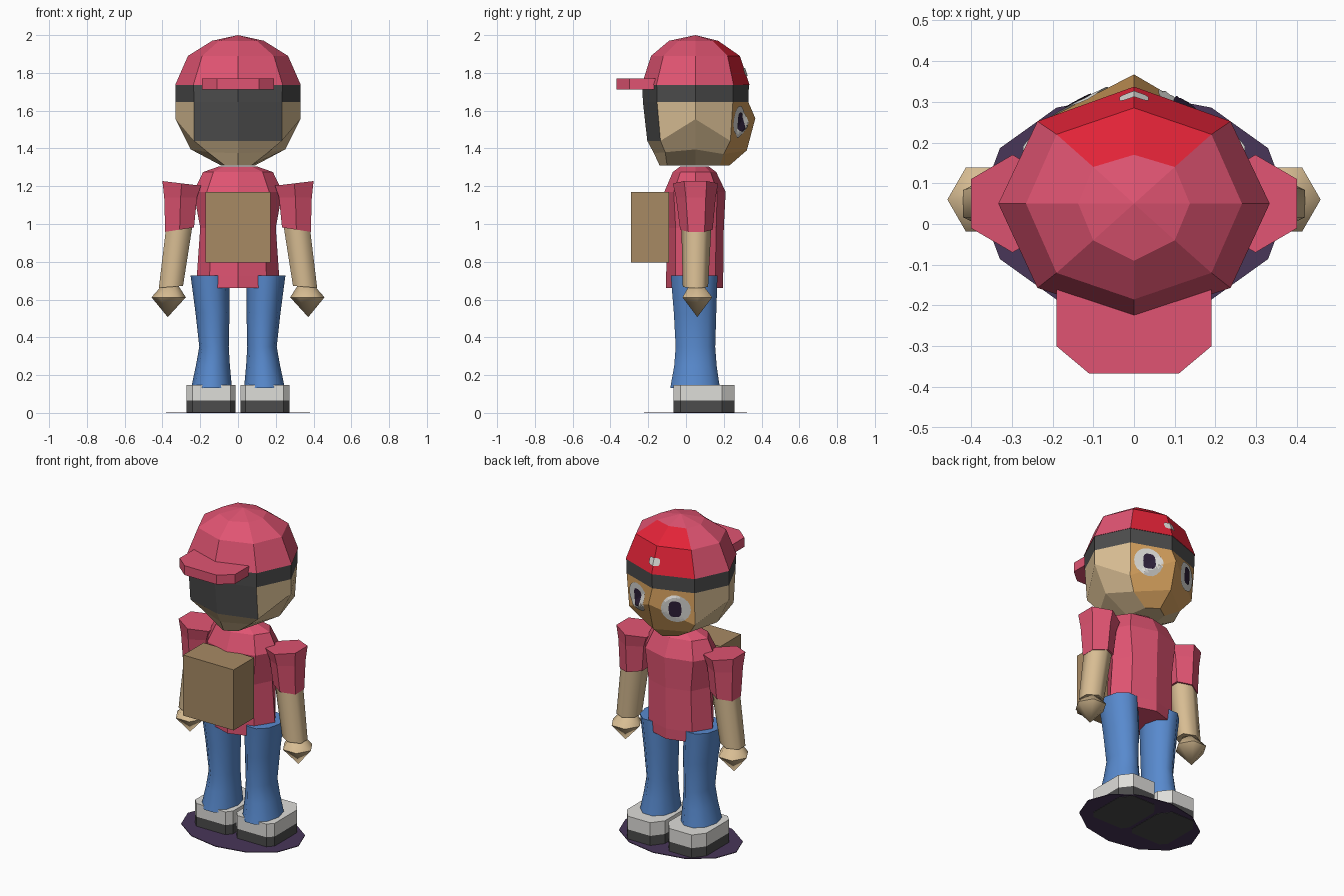
import bpy, bmesh, math
from mathutils import Vector
from mathutils.bvhtree import BVHTree

if "Cube" in bpy.data.objects:
    bpy.data.objects.remove(bpy.data.objects["Cube"])


def material(name, rgb):
    lin = [((c / 255 + 0.055) / 1.055) ** 2.4 for c in rgb]
    m = bpy.data.materials.new(name)
    m.diffuse_color = (*lin, 1)
    m.use_nodes = True
    m.node_tree.nodes["Principled BSDF"].inputs["Base Color"].default_value = m.diffuse_color
    return m


PINK = material("pink_cloth", (224, 84, 114))
RED = material("red_panel", (226, 35, 55))
TAN = material("face_tan", (210, 158, 92))
SKIN = material("skin", (216, 189, 147))
BLUE = material("denim_blue", (88, 138, 206))
GREY = material("dark_grey", (76, 76, 76))
PURPLE = material("shadow_purple", (72, 54, 88))
WHITE = material("off_white", (222, 221, 217))
BROWN = material("pack_brown", (167, 138, 100))
PUPIL = material("pupil_dark", (46, 32, 58))


def make(name, verts, faces, mats, idx=None, smooth=False):
    bm = bmesh.new()
    vs = [bm.verts.new(v) for v in verts]
    for i, f in enumerate(faces):
        face = bm.faces.new([vs[k] for k in f])
        face.material_index = idx[i] if idx else 0
        face.smooth = smooth
    bmesh.ops.recalc_face_normals(bm, faces=bm.faces)
    me = bpy.data.meshes.new(name)
    bm.to_mesh(me)
    bm.free()
    for m in mats:
        me.materials.append(m)
    ob = bpy.data.objects.new(name, me)
    bpy.context.collection.objects.link(ob)
    return ob


def loft(name, rings, mats, rule=None, smooth=False):
    """Skin a stack of rings; a ring with one point makes a tip. rule(level, sector) picks the colour."""
    verts, faces, idx, starts = [], [], [], []
    n = max(len(r) for r in rings)
    for r in rings:
        starts.append(len(verts))
        verts += [Vector(p) for p in r]
    for l in range(len(rings) - 1):
        a, b = starts[l], starts[l + 1]
        for s in range(n):
            t = (s + 1) % n
            if len(rings[l + 1]) == 1:
                faces.append((a + s, a + t, b))
            else:
                faces.append((a + s, a + t, b + t, b + s))
            idx.append(rule(l, s) if rule else 0)
    for l, r in ((0, rings[0]), (len(rings) - 1, rings[-1])):
        if len(r) > 1:
            faces.append(tuple(starts[l] + i for i in range(n)))
            idx.append(rule(l, 2) if rule else 0)
    return make(name, verts, faces, mats, idx, smooth)


def oval(cx, cy, z, rx, ry, n, turn=0.0):
    return [(cx + rx * math.cos(turn + 2 * math.pi * i / n),
             cy + ry * math.sin(turn + 2 * math.pi * i / n), z) for i in range(n)]


def eight(front, fdiag, side, bdiag, back):
    """Mirrored eight-point ring, starting at the face side (+y)."""
    right = [fdiag, side, bdiag]
    return [front, *right, back, *[(-x, y, z) for x, y, z in reversed(right)]]


def level(z, front, fd, sx, bd, back):
    return eight((0, front, z), (*fd, z), (sx, .05, z), (*bd, z), (0, back, z))


def prism(name, outline, z0, z1, mats):
    return loft(name, [[(x, y, z) for x, y in outline] for z in (z0, z1)], mats)


# Head: dark band, hair panel at the back, tan face on the two front sectors
rim = level(1.735, .333, (.235, .25), .33, (.235, -.155), -.232)
band = level(1.645, .33, (.233, .248), .33, (.233, -.153), -.228)
cheek = eight((0, .367, 1.56), (.225, .235, 1.44), (.33, .05, 1.555), (.232, -.135, 1.44), (0, -.205, 1.44))
jaw = eight((0, .322, 1.39), (.17, .2, 1.37), (.25, .05, 1.395), (.16, -.11, 1.38), (0, -.17, 1.375))
chin = level(1.31, .23, (.07, .18), .09, (.07, -.1), -.14)


def head_rule(l, s):
    if l == 0 or (l == 1 and s in (3, 4)):
        return 0
    return 1 if s in (0, 7) else 2


head = loft("head", [rim, band, cheek, jaw, chin], [GREY, TAN, SKIN], head_rule)

# Cap with red front panels
cap = loft("cap", [
    level(1.735, .337, (.237, .252), .333, (.237, -.157), -.235),
    level(1.89, .285, (.19, .22), .265, (.19, -.12), -.185),
    level(1.97, .17, (.1, .14), .137, (.1, -.04), -.09),
    [(0, .05, 2.0)]], [PINK, RED], lambda l, s: 1 if s in (0, 7) and l < 2 else 0)
prism("cap_brim", [(.19, -.13), (.19, -.3), (.11, -.367), (-.11, -.367), (-.19, -.3), (-.19, -.13)],
      1.712, 1.77, [PINK])


def decal(name, target, centre, out, w, h, mat, lift, n=20, power=1.0):
    """Thin rounded plate draped over a target surface."""
    tree = BVHTree.FromObject(target, bpy.context.evaluated_depsgraph_get())
    out = Vector(out).normalized()
    across = out.cross(Vector((0, 0, 1))).normalized()
    pts, rows = [], 6
    for r in range(rows + 1):
        for i in range(n if r else 1):
            a = 2 * math.pi * i / n
            c, s = math.cos(a), math.sin(a)
            u = math.copysign(abs(c) ** power, c) * w * r / rows
            v = math.copysign(abs(s) ** power, s) * h * r / rows
            p = Vector(centre) + across * u + Vector((0, 0, v))
            hit = tree.ray_cast(p + out * .5, -out)[0]
            pts.append((hit or p) + out * lift)
    faces = [(0, 1 + i, 1 + (i + 1) % n) for i in range(n)]
    for r in range(rows - 1):
        a, b = 1 + r * n, 1 + (r + 1) * n
        faces += [(a + i, b + i, b + (i + 1) % n, a + (i + 1) % n) for i in range(n)]
    ob = make(name, pts, faces, [mat])
    if ob.data.polygons[0].normal.dot(out) < 0:
        ob.data.flip_normals()
    return ob


bpy.context.view_layer.update()
# Eyes and cap badge
for sx, tag in ((1, "right"), (-1, "left")):
    out = (sx * .45, .89, 0)
    decal(tag + "_eye_white", head, (sx * .135, .29, 1.54), out, .085, .085, WHITE, .005)
    decal(tag + "_pupil", head, (sx * .13, .29, 1.54), out, .036, .05, PUPIL, .009, power=.6)
decal("cap_badge", cap, (0, .3, 1.805), (0, 1, 0), .036, .022, WHITE, .006, power=.5)

# Shirt body
loft("shirt", [
    level(1.305, .12, (.07, .1), .1, (.07, 0), -.03),
    level(1.275, .16, (.13, .13), .185, (.13, -.03), -.07),
    level(1.17, .21, (.165, .165), .235, (.165, -.065), -.115),
    level(.98, .2, (.145, .16), .2, (.145, -.055), -.1),
    level(.725, .197, (.15, .155), .218, (.15, -.055), -.105),
    level(.66, .195, (.15, .15), .2, (.15, -.055), -.105)], [PINK])

# Backpack
prism("backpack", [(-.173, -.29), (.173, -.29), (.173, -.09), (-.173, -.09)], .795, 1.17, [BROWN])

# Arms and legs, mirrored
T = math.pi / 6
for sx, tag in ((1, "right"), (-1, "left")):
    def tilt(ring, slope, cx):
        return [(x, y, z + slope * (abs(x) - cx)) for x, y, z in ring]

    loft(tag + "_sleeve", [
        tilt(oval(sx * .298, .05, 1.215, .118, .12, 6, T), .12, .298),
        oval(sx * .304, .052, 1.14, .1, .105, 6, T),
        tilt(oval(sx * .309, .055, .97, .088, .086, 6, T), -.15, .309)], [PINK])
    loft(tag + "_forearm", [
        oval(sx * .309, .055, 1.0, .08, .08, 6, T),
        tilt(oval(sx * .355, .05, .667, .074, .067, 6, T), -.08, .355)], [SKIN], smooth=True)
    loft(tag + "_hand", [
        oval(sx * .36, .055, .672, .045, .045, 6),
        oval(sx * .367, .06, .612, .091, .091, 6),
        [(sx * .372, .06, .507)]], [SKIN], smooth=True)
    loft(tag + "_trouser_leg", [
        oval(sx * .149, .043, .727, .102, .13, 10),
        oval(sx * .135, .048, .53, .09, .118, 10),
        oval(sx * .127, .05, .35, .078, .11, 10),
        oval(sx * .133, .05, .25, .09, .118, 10),
        oval(sx * .14, .048, .132, .108, .138, 10)], [BLUE], smooth=True)
    # Shoe: dark sole and pale upper
    foot = [(sx * x, y) for x, y in ((.012, -.03), (.04, -.066), (.24, -.066), (.273, -.03), (.273, .19),
                                     (.22, .258), (.065, .258), (.012, .19))]
    prism(tag + "_shoe_sole", foot, 0, .065, [GREY])
    prism(tag + "_shoe_upper", foot, .065, .147, [WHITE])

for ob in bpy.context.collection.objects:
    if ob.name.endswith(("forearm", "hand", "trouser_leg")):
        bpy.ops.object.select_all(action='DESELECT')
        ob.select_set(True)
        bpy.context.view_layer.objects.active = ob
        bpy.ops.object.shade_smooth_by_angle(angle=math.radians(65))

# Flat ground shadow disc
prism("shadow_disc", [(x, y) for x, y, z in oval(0, .05, 0, .38, .272, 12)], .002, .006, [PURPLE])
